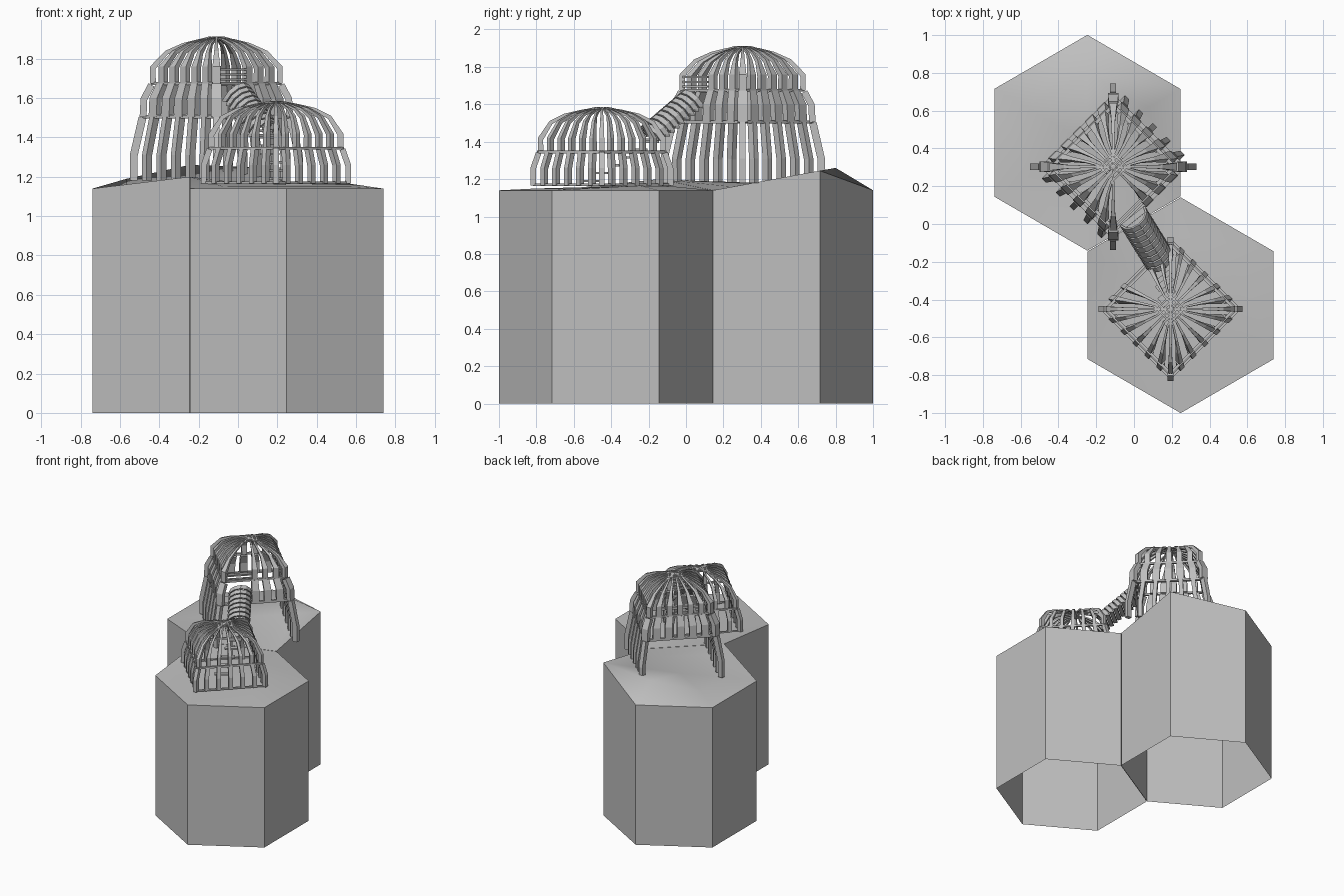
import bpy, bmesh, math
from mathutils import Vector

if "Cube" in bpy.data.objects:
    bpy.data.objects.remove(bpy.data.objects["Cube"])

stone = bpy.data.materials.new("plain_grey")
stone.diffuse_color = (0.52, 0.52, 0.52, 1)
stone.use_nodes = True
stone.node_tree.nodes["Principled BSDF"].inputs["Base Color"].default_value = stone.diffuse_color


def finish(name, bm, closed=True):
    if closed:
        bmesh.ops.recalc_face_normals(bm, faces=bm.faces[:])
    me = bpy.data.meshes.new(name)
    bm.to_mesh(me)
    bm.free()
    me.materials.append(stone)
    ob = bpy.data.objects.new(name, me)
    bpy.context.collection.objects.link(ob)
    return ob


def skin(bm, sections):
    """Join four-point sections into a closed strip."""
    rows = [[bm.verts.new(p) for p in s] for s in sections]
    for a, b in zip(rows, rows[1:]):
        for i in range(4):
            j = (i + 1) % 4
            bm.faces.new((a[i], a[j], b[j], b[i]))
    bm.faces.new(rows[0][::-1])
    bm.faces.new(rows[-1])


def bar(bm, p, q, w, h):
    """Straight beam from p to q."""
    p, q = Vector(p), Vector(q)
    d = (q - p).normalized()
    s = d.cross(Vector((0, 0, 1))).normalized() * w / 2
    u = s.cross(d).normalized() * h / 2
    skin(bm, [[c + s + u, c - s + u, c - s - u, c + s - u] for c in (p, q)])


def rib(bm, centre, ang, t, prof, corner=False):
    """Curved slat; prof rows are (half diagonal, z, width, depth)."""
    n = Vector((math.cos(ang), math.sin(ang), 0))
    s = Vector((-math.sin(ang), math.cos(ang), 0))
    k = 1 if corner else math.sqrt(0.5)
    secs = []
    for i, (d, z, w, dep) in enumerate(prof):
        a, b = prof[max(i - 1, 0)], prof[min(i + 1, len(prof) - 1)]
        da, dz = (b[0] - a[0]) * k, b[1] - a[1]
        L = math.hypot(da, dz)
        inward = (n * -dz + Vector((0, 0, da))) / L * dep
        side = 0 if corner else t * max(d * k, 0.075)
        p = Vector((centre[0], centre[1], z)) + n * d * k + s * side
        h = s * w / 2
        secs.append([p - h, p + h, p + h + inward, p - h + inward])
    skin(bm, secs)


def ring(bm, centre, d, z, w, h):
    pts = [(centre[0] + d * math.cos(i * math.pi / 2),
            centre[1] + d * math.sin(i * math.pi / 2), z) for i in range(4)]
    for i in range(4):
        bar(bm, pts[i], pts[(i + 1) % 4], w, h)


# hexagonal columns, open underneath, with uneven ground on top
def column(name, cx, cy, rim, inner, mid):
    bm = bmesh.new()
    def hexa(r, zs):
        return [bm.verts.new((cx + r * math.cos(math.radians(90 + 60 * i)) * 0.995,
                              cy + r * math.sin(math.radians(90 + 60 * i)), zs[i]))
                for i in range(6)]
    low, top, ins = hexa(0.571, [0] * 6), hexa(0.571, rim), hexa(0.37, inner)
    c = bm.verts.new((cx, cy, mid))
    for i in range(6):
        j = (i + 1) % 6
        bm.faces.new((low[i], low[j], top[j], top[i]))
        for f in (bm.faces.new((top[i], top[j], ins[j])),
                  bm.faces.new((top[i], ins[j], ins[i])),
                  bm.faces.new((ins[i], ins[j], c))):
            f.smooth = True
    for e in bm.edges:
        if len(e.link_faces) == 2 and e.calc_face_angle() > 0.7:
            e.smooth = False
    return finish(name, bm, False)


column("back_column", -0.247, 0.43, [1.14, 1.14, 1.14, 1.20, 1.14, 1.245],
       [1.26, 1.19, 1.16, 1.19, 1.16, 1.22], 1.18)
column("front_column", 0.247, -0.43, [1.14, 1.20, 1.14, 1.14, 1.14, 1.14],
       [1.16, 1.17, 1.15, 1.15, 1.15, 1.165], 1.16)

STEPS = [i / 3 for i in range(-2, 3)]
SIDES = {"se": -45, "ne": 45, "nw": 135, "sw": 225}

# low dome: two tiers of slats
C1 = (0.193, -0.45)
wall1 = [(0.382, 1.165, 0.03, 0.03), (0.382, 1.26, 0.03, 0.03), (0.352, 1.345, 0.03, 0.03)]
roof1 = [(0.342, 1.345, 0.026, 0.03), (0.342, 1.42, 0.026, 0.03), (0.28, 1.51, 0.02, 0.022),
         (0.20, 1.55, 0.014, 0.014), (0.10, 1.573, 0.011, 0.01), (0, 1.585, 0.01, 0.008)]
bm = bmesh.new()
for name, deg in SIDES.items():
    for t in STEPS:
        if name == "nw" and abs(t) < 0.1:
            continue                       # doorway to the tunnel
        rib(bm, C1, math.radians(deg), t, wall1)
        rib(bm, C1, math.radians(deg), t, roof1)
    for prof in (wall1, roof1):
        rib(bm, C1, math.radians(deg + 45), 0, prof, True)
ring(bm, C1, 0.365, 1.17, 0.012, 0.012)
ring(bm, C1, 0.34, 1.345, 0.015, 0.015)
finish("low_dome", bm)

# high dome: legs, board tier and ribbed roof
C2 = (-0.11, 0.303)
legs = [(0.44, 1.18, 0.032, 0.04), (0.44, 1.31, 0.032, 0.04), (0.395, 1.505, 0.032, 0.04)]
board = [(0.39, 1.505, 0.055, 0.035), (0.385, 1.60, 0.055, 0.035), (0.345, 1.675, 0.05, 0.035)]
roof2 = [(0.337, 1.675, 0.04, 0.03), (0.337, 1.76, 0.04, 0.03), (0.26, 1.84, 0.022, 0.022),
         (0.17, 1.88, 0.015, 0.014), (0.09, 1.90, 0.011, 0.01), (0, 1.913, 0.01, 0.008)]
bm = bmesh.new()
for name, deg in SIDES.items():
    for t in STEPS:
        gap = name == "se" and -0.7 < t < -0.1
        if name in ("ne", "sw"):
            rib(bm, C2, math.radians(deg), t, legs)
        if not gap:
            rib(bm, C2, math.radians(deg), t, board)
            rib(bm, C2, math.radians(deg), t, roof2)
    for prof in (legs, board, roof2):
        rib(bm, C2, math.radians(deg + 45), 0, prof, True)
ring(bm, C2, 0.37, 1.505, 0.022, 0.018)
ring(bm, C2, 0.325, 1.675, 0.018, 0.015)
finish("high_dome", bm)

# guard rails over the tunnel mouth
bm = bmesh.new()
for z in (1.695, 1.72, 1.745):
    bar(bm, (-0.11, -0.03, z), (0.04, 0.12, z), 0.012, 0.01)
finish("guard_rails", bm)

# sloping tunnel: arched hoops over a plank floor
bm = bmesh.new()
A, B = Vector((-0.01, 0.045, 1.60)), Vector((0.135, -0.19, 1.40))
across = Vector((0.75, 0.6, 0)).normalized()
along = (B - A).normalized()
up = across.cross(along).normalized()
if up.z < 0:
    up = -up
N = 9
for i in range(N):
    p = A.lerp(B, (i + 0.5) / N)
    secs = []
    for j in range(7):
        a = math.pi * j / 6
        o = across * math.cos(a) * 0.085 + up * math.sin(a) * 0.10
        o2 = o * 0.87
        h = along * 0.0145
        secs.append([p + o - h, p + o + h, p + o2 + h, p + o2 - h])
    skin(bm, secs)
    bar(bm, p - across * 0.085, p + across * 0.085, 0.03, 0.012)
finish("tunnel", bm)

# steps down into the low dome
bm = bmesh.new()
for i in range(6):
    p = B.lerp(Vector((0.20, -0.50, 1.19)), i / 5)
    bar(bm, p - across * 0.05, p + across * 0.05, 0.035, 0.012)
finish("steps", bm)
